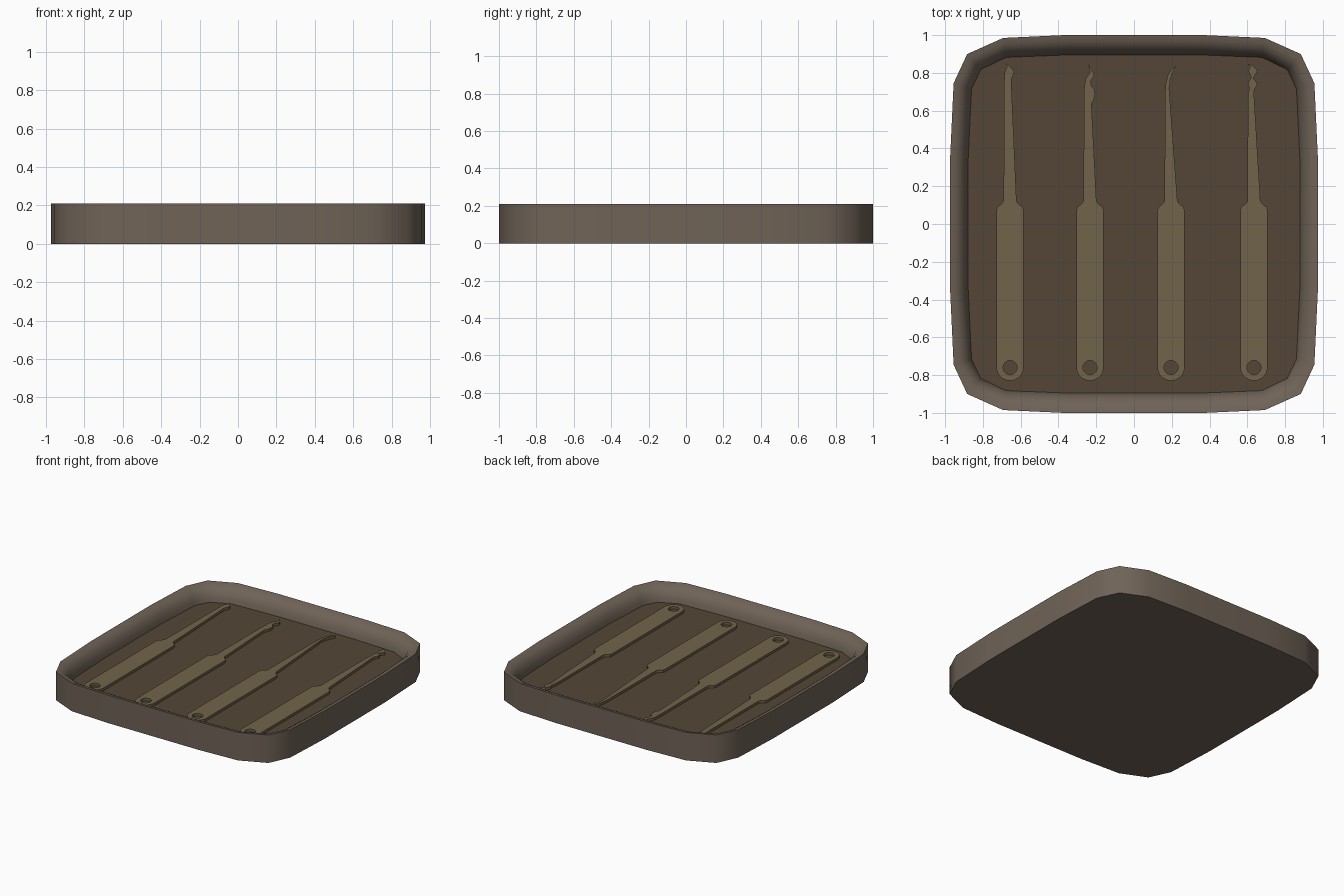
import bpy, math

if "Cube" in bpy.data.objects:
    bpy.data.objects.remove(bpy.data.objects["Cube"])

FLOOR_Z, TOOL_Z, TOP_Z = 0.098, 0.117, 0.21


def material(name, rgb):
    m = bpy.data.materials.new(name)
    m.diffuse_color = (*rgb, 1)
    m.use_nodes = True
    m.node_tree.nodes["Principled BSDF"].inputs["Base Color"].default_value = m.diffuse_color
    return m


RIM = material("tray_brown", (0.16, 0.125, 0.095))
BASE = material("floor_brown", (0.087, 0.061, 0.037))
METAL = material("tool_olive", (0.165, 0.127, 0.067))


def mesh_object(name, verts, faces, mat):
    me = bpy.data.meshes.new(name)
    me.from_pydata(verts, [], faces)
    me.materials.append(mat)
    ob = bpy.data.objects.new(name, me)
    bpy.context.collection.objects.link(ob)
    return ob


def activate(ob):
    bpy.ops.object.select_all(action='DESELECT')
    ob.select_set(True)
    bpy.context.view_layer.objects.active = ob


def full_loop(q):
    # mirror a quarter outline (from +x side up to the +y side) into a closed loop
    half = q + [(-x, y) for x, y in reversed(q)]
    return half + [(x, -y) for x, y in reversed(half)]


outer = full_loop([(0.973, 0.36), (0.955, 0.745), (0.883, 0.9), (0.692, 0.985), (0.37, 1.0)])
inner = full_loop([(0.878, 0.34), (0.86, 0.715), (0.812, 0.817), (0.677, 0.882), (0.33, 0.896)])
n = len(outer)

# Tray body: outer wall, then a rim that rounds over down to the floor
profile = [(0, 0), (0, TOP_Z), (0.3, 0.204), (0.55, 0.19), (0.78, 0.165),
           (0.93, 0.13), (1, FLOOR_Z)]
verts = [(ox + (ix - ox) * t, oy + (iy - oy) * t, z)
         for t, z in profile for (ox, oy), (ix, iy) in zip(outer, inner)]
faces = [tuple(reversed(range(n)))]
for r in range(len(profile) - 1):
    for i in range(n):
        j = (i + 1) % n
        faces.append((r * n + i, r * n + j, (r + 1) * n + j, (r + 1) * n + i))
tray = mesh_object("tray_body", verts, faces, RIM)
activate(tray)
bpy.ops.object.shade_smooth_by_angle(angle=math.radians(45))

# Recessed floor panel
mesh_object("tray_floor", [(x, y, FLOOR_Z) for x, y in inner], [tuple(range(n))], BASE)


def arc(cx, cy, r, a0, a1, steps):
    return [(cx + r * math.cos(math.radians(a0 + (a1 - a0) * i / steps)),
             cy + r * math.sin(math.radians(a0 + (a1 - a0) * i / steps)))
            for i in range(steps + 1)]


def tool(name, cx, tip):
    # flat tool: rounded handle with a hole, tapered shaft, shaped tip
    shoulder = [(0.072, 0.07), (0.067, 0.09), (0.045, 0.106), (0.034, 0.122)]
    outline = (arc(0, -0.758, 0.072, 180, 360, 16) + shoulder + tip
               + [(-x, y) for x, y in reversed(shoulder)])
    hole = arc(0, -0.76, 0.037, 0, 345, 23)
    cu = bpy.data.curves.new(name, 'CURVE')
    cu.dimensions = '2D'
    cu.fill_mode = 'BOTH'
    cu.extrude = (TOOL_Z - FLOOR_Z) / 2
    for pts in (outline, hole):
        sp = cu.splines.new('POLY')
        sp.points.add(len(pts) - 1)
        for p, (x, y) in zip(sp.points, pts):
            p.co = (x, y, 0, 1)
        sp.use_cyclic_u = True
    cu.materials.append(METAL)
    ob = bpy.data.objects.new(name, cu)
    ob.location = (cx, 0, (TOOL_Z + FLOOR_Z) / 2)
    bpy.context.collection.objects.link(ob)
    activate(ob)
    bpy.ops.object.convert(target='MESH')
    bpy.ops.object.shade_flat()


# The four tools, each with its tip outline (right side up, left side down)
tool("hook_tool", -0.656, [
    (0.006, 0.765), (0.02, 0.795), (0.022, 0.812), (0.0, 0.832), (-0.02, 0.852),
    (-0.016, 0.832), (-0.028, 0.805), (-0.032, 0.75)])
tool("wave_tool", -0.233, [
    (0.008, 0.635), (0.022, 0.66), (0.027, 0.69), (0.022, 0.715), (0.004, 0.735),
    (0.006, 0.76), (0.022, 0.785), (0.02, 0.8), (-0.01, 0.847), (0.0, 0.805),
    (-0.022, 0.77), (-0.03, 0.735), (-0.032, 0.67)])
tool("curved_tool", 0.196, [
    (-0.01, 0.72), (-0.004, 0.765), (0.008, 0.8), (0.027, 0.837),
    (0.0, 0.818), (-0.018, 0.785), (-0.029, 0.74), (-0.032, 0.68)])
tool("zigzag_tool", 0.635, [
    (0.0, 0.695), (0.004, 0.715), (0.018, 0.735), (0.014, 0.75), (-0.002, 0.77),
    (0.004, 0.785), (0.02, 0.81), (0.0, 0.835), (-0.032, 0.848), (-0.02, 0.828),
    (-0.03, 0.81), (-0.014, 0.778), (-0.032, 0.745), (-0.024, 0.72), (-0.032, 0.685)])
